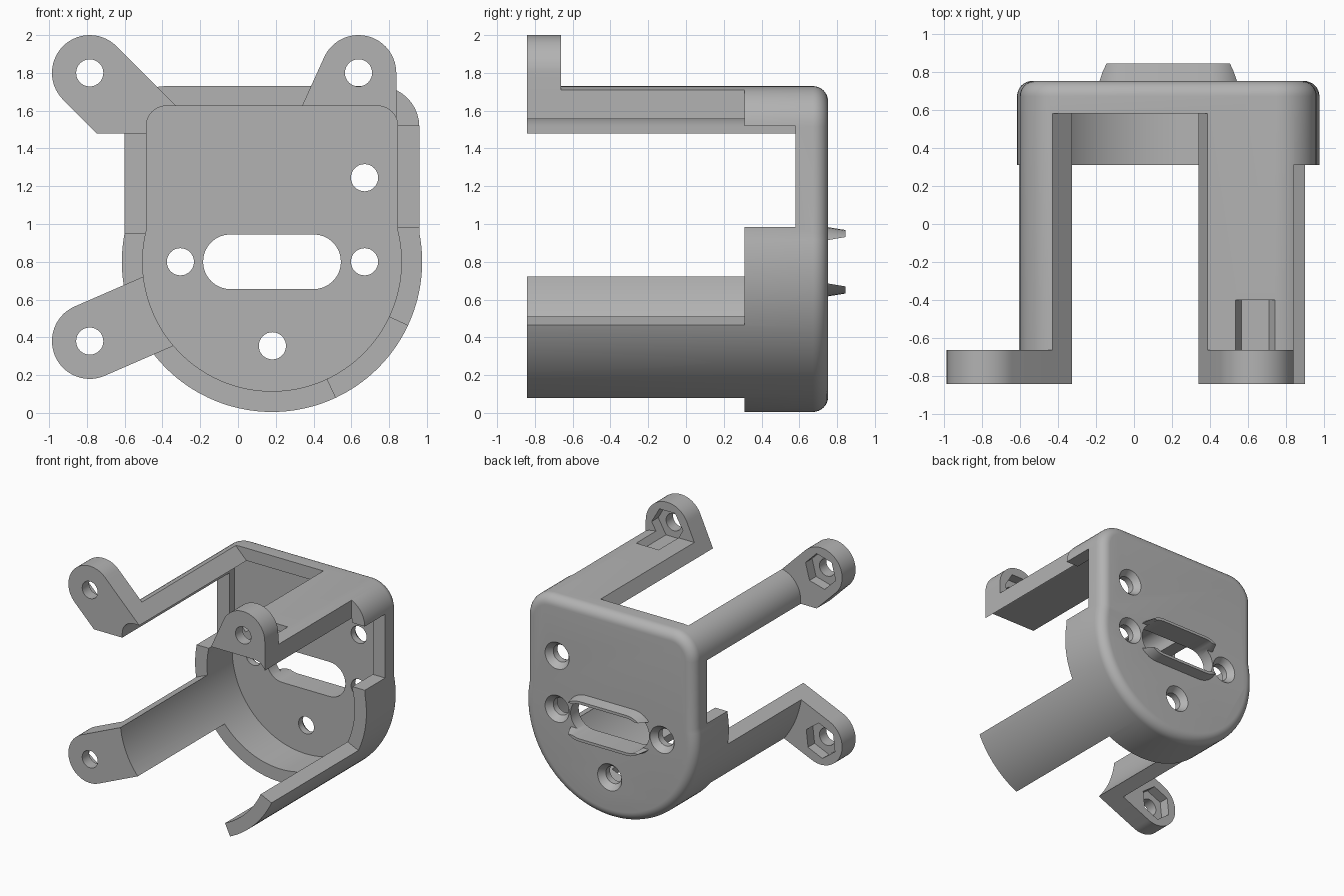
import bpy, bmesh
from math import sin, cos, acos, pi, radians, degrees

cube = bpy.data.objects.get("Cube")
if cube:
    bpy.data.objects.remove(cube, do_unlink=True)

CX, CZ = 0.18, 0.80            # centre of the round lower half
FRONT, RIM, LEDGE, FLOOR, BACK = -0.842, 0.31, 0.58, 0.645, 0.752
EAR_R, EAR_BACK = 0.2, -0.663

plastic = bpy.data.materials.new("grey plastic")
plastic.use_nodes = True
GREY = (0.45, 0.45, 0.45, 1)
plastic.diffuse_color = GREY
plastic.node_tree.nodes["Principled BSDF"].inputs["Base Color"].default_value = GREY


# ---------- helpers: all shapes are outlines in x, z stacked along y ----------
def arc(x, z, r, a0, a1, n):
    steps = [radians(a0 + (a1 - a0) * i / n) for i in range(n + 1)]
    return [(x + r * cos(t), z + r * sin(t)) for t in steps]


def loft(name, rings):
    bm = bmesh.new()
    loops = [[bm.verts.new((x, y, z)) for x, z in pts] for pts, y in rings]
    for a, b in zip(loops, loops[1:]):
        for i in range(len(a)):
            j = (i + 1) % len(a)
            bm.faces.new((a[i], a[j], b[j], b[i]))
    bm.faces.new(loops[0])
    bm.faces.new(loops[-1])
    bmesh.ops.recalc_face_normals(bm, faces=bm.faces)
    mesh = bpy.data.meshes.new(name)
    bm.to_mesh(mesh)
    bm.free()
    mesh.materials.append(plastic)
    obj = bpy.data.objects.new(name, mesh)
    bpy.context.collection.objects.link(obj)
    return obj


def prism(name, pts, y0, y1):
    return loft(name, [(pts, y0), (pts, y1)])


def combine(target, tool, operation):
    mod = target.modifiers.new(operation, 'BOOLEAN')
    mod.operation = operation
    mod.solver = 'EXACT'
    mod.object = tool
    bpy.context.view_layer.objects.active = target
    bpy.ops.object.modifier_apply(modifier=mod.name)
    bpy.data.objects.remove(tool, do_unlink=True)


def cut(pts, y0, y1):
    combine(body, prism("cutter", pts, y0, y1), 'DIFFERENCE')


def box(x0, x1, z0, z1):
    return [(x0, z0), (x1, z0), (x1, z1), (x0, z1)]


def housing(w, r, top, corner, d=0):
    """Round bottom, straight sides and rounded top corners, inset by d."""
    w, r, top, corner = w - d, r - d, top - d, corner - d
    a = degrees(acos(w / r))
    return (arc(CX, CZ, r, 180 - a, 360 + a, 72)
            + arc(CX + w - corner, top - corner, corner, 0, 90, 10)
            + arc(CX - w + corner, top - corner, corner, 90, 180, 10))


def stadium(r):
    return arc(CX + 0.22, CZ, r, -90, 90, 16) + arc(CX - 0.22, CZ, r, 90, 270, 16)


def edge(c, normal, along, t):
    """Point on an ear's straight edge, t units from its tangent point."""
    n, d = radians(normal), radians(along)
    return (c[0] + EAR_R * cos(n) + t * cos(d), c[1] + EAR_R * sin(n) + t * sin(d))


# ---------- housing with a rounded back edge ----------
OUTER = (0.78, 0.795, 1.73, 0.215)
rings = [(housing(*OUTER), FRONT)]
for i in range(9):
    t = pi / 2 * i / 8
    rings.append((housing(*OUTER, 0.08 * (1 - cos(t))), BACK - 0.08 + 0.08 * sin(t)))
body = loft("bracket_housing", rings)

# ---------- ears: centre, first and last edge normals, edge length, nut turn ----------
UPPER_R, UPPER_L, LOWER_R = (-0.785, 1.8), (0.638, 1.8), (-0.785, 0.38)
EARS = [(UPPER_R, 45, 225, 0.6, -45),
        (UPPER_L, 0, 155.6, 0.35, 0),
        (LOWER_R, 113.5, 293.5, 0.5, 23.5)]
for c, s, e, length, turn in EARS:
    pts = arc(*c, EAR_R, s, e, 28)
    pts += [edge(c, e, e + 90, length), edge(c, s, s - 90, length)]
    combine(body, prism("ear", pts, FRONT, EAR_BACK), 'UNION')

# ---------- raised lips around the slot ----------
combine(body, loft("lip", [(stadium(0.183), 0.7), (stadium(0.183), BACK),
                           (stadium(0.168), 0.845)]), 'UNION')
combine(body, loft("lip_gap", [(box(-0.5, 0.9, CZ - 0.115, CZ + 0.115), BACK),
                               (box(-0.5, 0.9, CZ - 0.135, CZ + 0.135), 0.87)]), 'DIFFERENCE')

# ---------- hollow inside ----------
cut(housing(0.665, 0.685, 1.625, 0.105), -0.9, FLOOR)

# ---------- side windows and the gap in the top wall ----------
cut(box(-1.1, CX, 0.95, 1.48), -0.9, LEDGE)
cut(box(CX, 1.2, 0.985, 1.52), -0.9, LEDGE)
cut([edge(UPPER_R, 45, -45, 0), edge(UPPER_R, 45, -45, 0.53),
     edge(UPPER_L, 155.6, 245.6, 0.35), edge(UPPER_L, 155.6, 245.6, 0),
     (0.45, 1.95)], -0.9, LEDGE)

# ---------- trim the front wall down to four arms ----------
lower = edge(LOWER_R, 293.5, 23.5, 0)
upper = edge(LOWER_R, 113.5, 23.5, 0)
far = arc(CX, CZ, 1.1, -65, -25, 1)
cut([lower, (lower[0], -0.2), far[0], (CX, CZ), edge(LOWER_R, 293.5, 23.5, 0.6)], -0.9, RIM)
cut([upper, edge(LOWER_R, 113.5, 23.5, 0.7), (-0.22, 1.0), (upper[0], 1.0)], -0.9, RIM)
cut([(CX, CZ), far[1], (far[1][0], 1.05), (CX, 1.05)], -0.9, RIM)
cut(box(0.838, 1.1, 1.3, 1.9), -0.9, RIM)

# ---------- bolt holes and hexagonal nut pockets in the ears ----------
for c, s, e, length, turn in EARS:
    cut(arc(*c, 0.072, 0, 348.75, 31), -0.9, -0.7)
    cut(arc(*c, 0.145, turn, turn + 300, 5), -0.75, -0.4)

# ---------- slot and countersunk screw holes in the back plate ----------
cut(stadium(0.145), 0.5, 0.9)
for x, z in [(-0.305, CZ), (0.67, CZ), (0.67, 1.245), (0.182, 0.355)]:
    sections = [(0.072, 0.5), (0.072, 0.70), (0.112, BACK), (0.112, 0.8)]
    hole = loft("screw_hole", [(arc(x, z, r, 0, 348.75, 31), y) for r, y in sections])
    combine(body, hole, 'DIFFERENCE')

# ---------- shading ----------
bpy.ops.object.select_all(action='DESELECT')
body.select_set(True)
bpy.context.view_layer.objects.active = body
bpy.ops.object.shade_smooth_by_angle(angle=radians(30))
